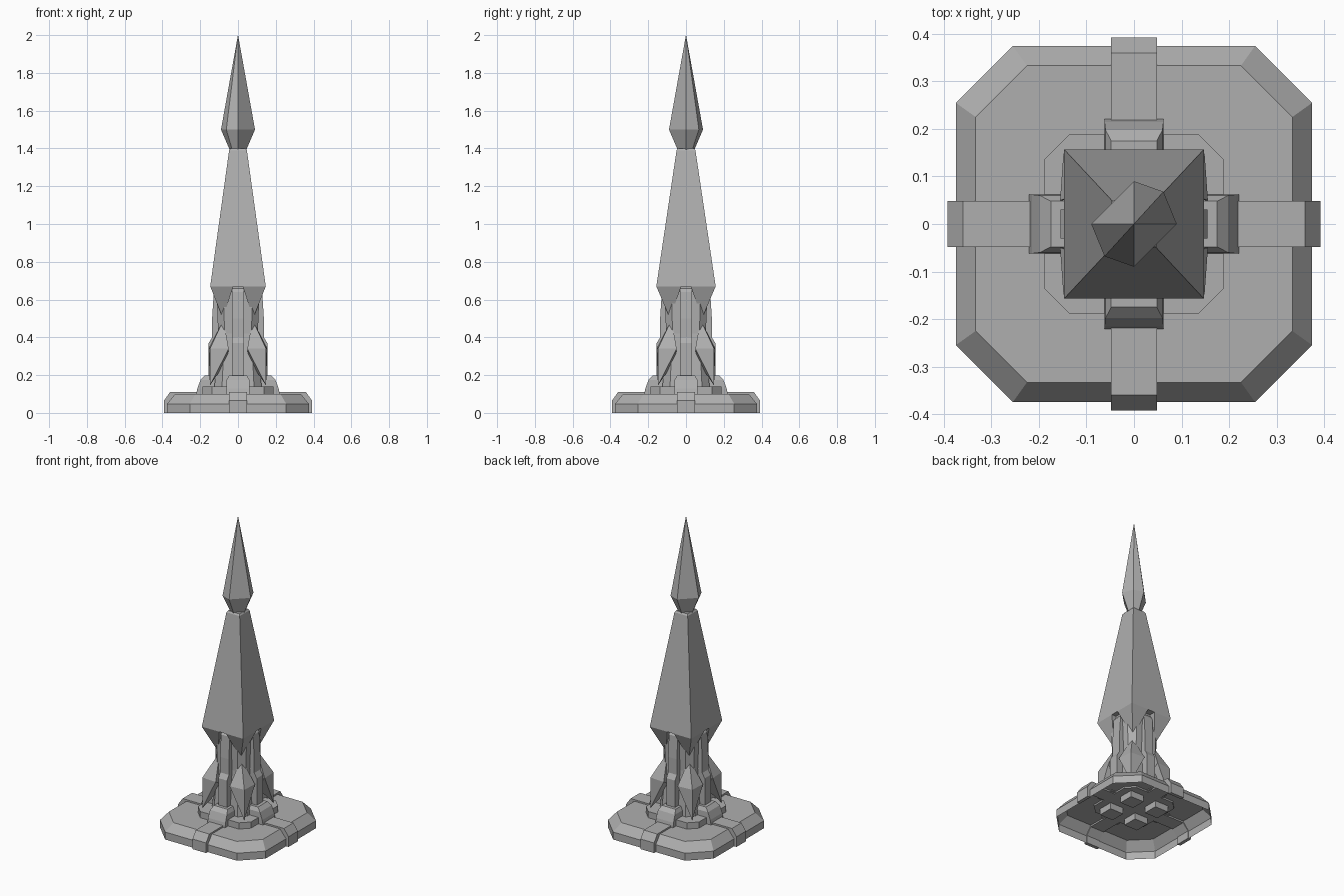
import bpy, bmesh
from math import pi
from mathutils import Matrix, Vector

if "Cube" in bpy.data.objects:
    bpy.data.objects.remove(bpy.data.objects["Cube"])

stone = bpy.data.materials.new("dark_stone")
stone.diffuse_color = (.43, .43, .43, 1)
stone.use_nodes = True
stone.node_tree.nodes["Principled BSDF"].inputs["Base Color"].default_value = stone.diffuse_color


def finish(name, bm):
    bmesh.ops.recalc_face_normals(bm, faces=bm.faces)
    me = bpy.data.meshes.new(name)
    bm.to_mesh(me)
    bm.free()
    me.materials.append(stone)
    ob = bpy.data.objects.new(name, me)
    bpy.context.collection.objects.link(ob)
    return ob


def octagon(a, c):
    return [(a, -c), (a, c), (c, a), (-c, a), (-a, c), (-a, -c), (-c, -a), (c, -a)]


def rect(x, y):
    return [(x, -y), (x, y), (-x, y), (-x, -y)]


def loft(name, rings, bottom=True):
    """Stack of (outline, z) sections joined by quads."""
    bm = bmesh.new()
    loops = [[bm.verts.new((x, y, z)) for x, y in pts] for pts, z in rings]
    for lo, hi in zip(loops, loops[1:]):
        for i in range(len(lo)):
            j = (i + 1) % len(lo)
            bm.faces.new((lo[i], lo[j], hi[j], hi[i]))
    bm.faces.new(loops[-1])
    if bottom:
        bm.faces.new(loops[0])
    return finish(name, bm)


def hull(name, pts):
    bm = bmesh.new()
    for p in pts:
        bm.verts.new(p)
    bmesh.ops.convex_hull(bm, input=bm.verts)
    return finish(name, bm)


def four(name, build):
    """Four copies turned about the vertical axis."""
    for k in range(4):
        ob = build(f"{name}_{k + 1}")
        ob.data.transform(Matrix.Rotation(k * pi / 2, 4, 'Z'))


def profile(name, pts, half):
    """Radial (r, z) profile extruded sideways."""
    bm = bmesh.new()
    f = bm.faces.new([bm.verts.new((r, -half, z)) for r, z in pts])
    ext = bmesh.ops.extrude_face_region(bm, geom=[f])
    bmesh.ops.translate(bm, vec=(0, 2 * half, 0),
                        verts=[v for v in ext['geom'] if isinstance(v, bmesh.types.BMVert)])
    bm.faces.ensure_lookup_table()
    if len(bm.faces) < len(pts) + 2:  # keep the starting cap
        bmesh.ops.holes_fill(bm, edges=bm.edges)
    return finish(name, bm)


# hollow base plate with sloped rim
loft("base_plate", [(octagon(.375, .255), 0), (octagon(.375, .255), .048),
                    (octagon(.333, .225), .10)], bottom=False)

# pedestal and corner blocks under the plate
loft("pedestal", [(octagon(.188, .137), .09), (octagon(.188, .137), .14)])
four("underside_block", lambda n: hull(n, [(x, y, z) for x in (.045, .14)
                                           for y in (.045, .14) for z in (.05, .1)]))

# straps over the plate and the tapered feet at their inner ends
strap = [(.18, .09), (.333, .09), (.37, .048), (.37, 0), (.392, 0), (.392, .065),
         (.36, .11), (.18, .11)]
four("strap", lambda n: profile(n, strap, .048))
foot = [(.222, .062, .095), (.215, .062, .13), (.198, .06, .175), (.175, .048, .198)]
four("strap_foot", lambda n: hull(n, [(x, s * w, z) for r, w, z in foot
                                      for x in (.11, r) for s in (-1, 1)]))

# column core and ribs
loft("column", [(octagon(.125, .085), .13), (octagon(.105, .072), .42),
                (octagon(.115, .075), .67)])
rib = [(.07, .18), (.155, .18), (.155, .37), (.137, .40), (.137, .50), (.128, .64),
       (.11, .665), (.07, .665)]
four("rib", lambda n: profile(n, rib, .031))

# leaning corner crystals
d = Vector((1, 1, 0)).normalized()
s = Vector((-1, 1, 0)).normalized()
up = Vector((0, 0, 1))
crystal = [d * .21 + up * .145, d * .108 + up * .495, d * .21 + up * .34,
           d * .145 + s * .075 + up * .34, d * .145 - s * .075 + up * .34,
           d * .08 + up * .28]
four("corner_crystal", lambda n: hull(n, crystal))

# obelisk shaft with downward corner points
loft("obelisk", [(rect(.147, .157), .67), (rect(.047, .05), 1.39), (rect(.04, .043), 1.4)])
for sx in (-1, 1):
    for sy in (-1, 1):
        hull("hanging_point", [(sx * x, sy * y, .67) for x in (.025, .147) for y in (.025, .157)]
             + [(sx * .08, sy * .085, .5)])

# six-sided spear tip
hexa = [(.09, 0), (.062, .068), (0, .09), (-.09, 0), (-.062, -.068), (0, -.09)]
loft("spear_tip", [([(x * k, y * k) for x, y in hexa], z)
                   for k, z in ((.5, 1.395), (1, 1.5), (.004, 2.0))])
